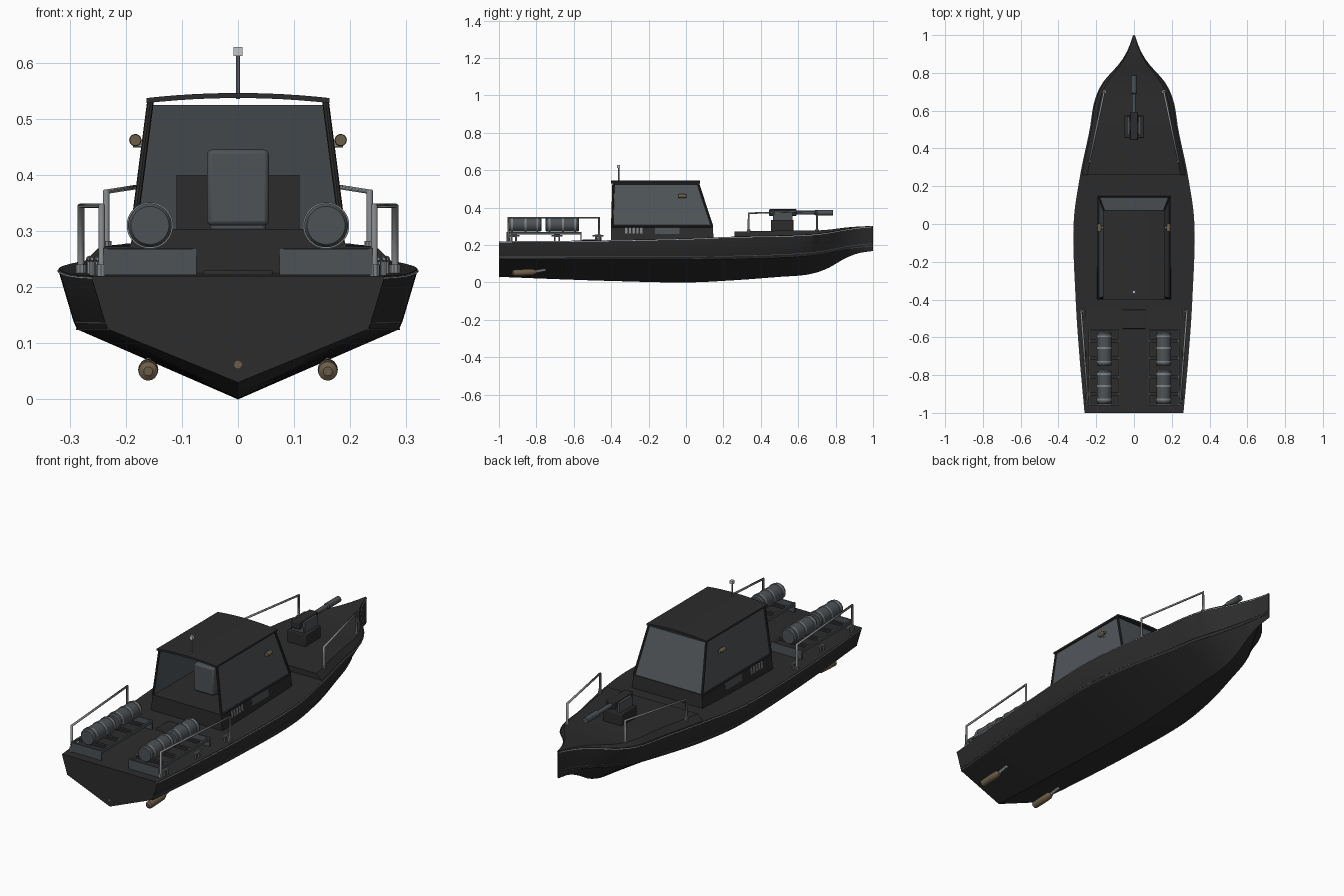
import bpy, bmesh, math
from mathutils import Vector

if "Cube" in bpy.data.objects:
    bpy.data.objects.remove(bpy.data.objects["Cube"])


def mat(name, c):
    m = bpy.data.materials.new(name)
    m.diffuse_color = (*c, 1)
    m.use_nodes = True
    m.node_tree.nodes["Principled BSDF"].inputs["Base Color"].default_value = m.diffuse_color
    return m


BLACK = mat("hull_black", (.025, .025, .025))
GLASS = mat("tinted_glass", (.082, .094, .104))
STEEL = mat("gunmetal_grey", (.075, .085, .092))
RAIL = mat("rail_grey", (.22, .235, .245))
BRONZE = mat("bronze", (.15, .11, .065))
PALE = mat("pale_grey", (.55, .57, .58))


def finish(name, bm, m):
    bmesh.ops.recalc_face_normals(bm, faces=bm.faces)
    for f in bm.faces:
        f.smooth = True
    for e in bm.edges:
        e.smooth = e.calc_face_angle(4) < math.radians(30)
    me = bpy.data.meshes.new(name)
    bm.to_mesh(me)
    bm.free()
    me.materials.append(m)
    ob = bpy.data.objects.new(name, me)
    bpy.context.collection.objects.link(ob)
    return ob


def loft(name, rings, m):
    bm = bmesh.new()
    vs = [[bm.verts.new(p) for p in r] for r in rings]
    n = len(rings[0])
    for a, b in zip(vs, vs[1:]):
        for i in range(n):
            j = (i + 1) % n
            bm.faces.new((a[i], a[j], b[j], b[i]))
    bm.faces.new(vs[0])
    bm.faces.new(vs[-1])
    return finish(name, bm, m)


def box(name, xr, yr, zr, m, bevel=0):
    ring = lambda z: [(xr[0], yr[0], z), (xr[1], yr[0], z), (xr[1], yr[1], z), (xr[0], yr[1], z)]
    ob = loft(name, [ring(zr[0]), ring(zr[1])], m)
    if bevel:
        b = ob.modifiers.new("bevel", 'BEVEL')
        b.width, b.segments = bevel, 2
    return ob


def slab(name, quad, off, m):
    q = [Vector(p) for p in quad]
    return loft(name, [q, [p + Vector(off) for p in q]], m)


def rod(name, a, b, radii, m, n=16, ts=None):
    """Turned part from a to b; radii are spread along it (or placed at ts)."""
    a, b = Vector(a), Vector(b)
    d = b - a
    u = d.orthogonal().normalized()
    w = d.normalized().cross(u)
    ts = ts or [i / (len(radii) - 1) for i in range(len(radii))]
    rings = [[a + d * t + (u * math.cos(k * math.tau / n) + w * math.sin(k * math.tau / n)) * r
              for k in range(n)] for t, r in zip(ts, radii)]
    return loft(name, rings, m)


def pipe(name, pts, r, m):
    cu = bpy.data.curves.new(name, 'CURVE')
    cu.dimensions = '3D'
    cu.bevel_depth, cu.bevel_resolution, cu.use_fill_caps = r, 2, True
    s = cu.splines.new('POLY')
    s.points.add(len(pts) - 1)
    for p, c in zip(s.points, pts):
        p.co = (*c, 1)
    cu.materials.append(m)
    ob = bpy.data.objects.new(name, cu)
    bpy.context.collection.objects.link(ob)


# Hull stations: y, deck half-width, chine half-width, keel z, chine z, deck z
ST = [(-1, .26, .232, .03, .125, .22), (-.7, .287, .258, .018, .125, .222),
      (-.4, .307, .277, .008, .125, .226), (0, .318, .285, 0, .125, .235),
      (.26, .283, .25, .012, .128, .245), (.5, .233, .19, .03, .135, .25),
      (.65, .208, .15, .042, .145, .256), (.75, .163, .1, .072, .158, .266),
      (.85, .075, .048, .128, .178, .284), (.92, .032, .02, .156, .188, .294),
      (1, .003, .002, .168, .195, .302)]


def station(y):
    """Smooth interpolation of the hull table."""
    i = max(k for k in range(len(ST) - 1) if ST[k][0] <= y + 1e-9)
    p, q = ST[i], ST[i + 1]
    p0, q1 = ST[max(i - 1, 0)], ST[min(i + 2, len(ST) - 1)]
    h = q[0] - p[0]
    t = (y - p[0]) / h
    out = []
    for k in range(1, 6):
        m0 = (q[k] - p0[k]) / (q[0] - p0[0]) * h
        m1 = (q1[k] - p[k]) / (q1[0] - p[0]) * h
        out.append((2*t**3 - 3*t*t + 1) * p[k] + (t**3 - 2*t*t + t) * m0
                   + (3*t*t - 2*t**3) * q[k] + (t**3 - t*t) * m1)
    return out


def span(a, b, n):
    return [a + (b - a) * i / n for i in range(n + 1)]


# Hull with hard chine
rings = []
for y in span(-1, 1, 60):
    wd, wc, zk, zc, zd = station(y)
    half = [(wc, zc), (wc * 1.02 + .001, zc + .015), (wd, zd - .006), (wd, zd)]
    rings.append([(0, y, zk)] + [(x, y, z) for x, z in half] + [(-x, y, z) for x, z in half[::-1]])
loft("hull", rings, BLACK)

# Raised foredeck with sloped edges
rings = []
for y in span(.26, .985, 24):
    wd, wc, zk, zc, zd = station(y)
    top = zd + .027 * min(1, (1 - y) / .45)
    rings.append([(-wd * .97, y, zd - .01), (wd * .97, y, zd - .01), (wd * .97, y, zd),
                  (wd * .87, y, top), (-wd * .87, y, top), (-wd * .97, y, zd)])
loft("foredeck", rings, BLACK)

for s in (1, -1):
    # Rubbing strips along the sheer and the chine
    for name, where, h, m in (("sheer_strip", 1, .003, PALE), ("upper_chine_strip", .12, .003, STEEL),
                              ("lower_chine_strip", 0, .003, STEEL)):
        rings = []
        for y in span(-1, .995, 50):
            wd, wc, zk, zc, zd = station(y)
            x = wc + (wd - wc) * where
            z = zc + (zd - .004 - zc) * where
            rings.append([(s * (x - .004), y, z - h / 2), (s * (x + .002), y, z - h / 2),
                          (s * (x + .002), y, z + h / 2), (s * (x - .004), y, z + h / 2)])
        loft(name, rings, m)

    # Cabin side: window, frame, vents and panel
    X = lambda z, o=0: s * (.1925 - .13 * (z - .25) + o)
    c = [(X(.3), -.395, .3), (X(.3), .14, .3), (X(.53), .064, .53), (X(.53), -.388, .53)]
    slab("side_window", c, (-s * .006, 0, 0), GLASS)
    for a, b in zip(c, c[1:] + c[:1]):
        rod("window_frame", a, b, (.006, .006), BLACK, 8)
    for i in range(5):
        y = -.325 + i * .02
        slab("vent_slat", [(X(.262, .002), y, .262), (X(.262, .002), y + .012, .262),
                           (X(.294, .002), y + .012, .294), (X(.294, .002), y, .294)], (-s * .006, 0, 0), RAIL)
    slab("side_panel", [(X(.26, .002), -.165, .26), (X(.26, .002), -.035, .26),
                        (X(.296, .002), -.035, .296), (X(.296, .002), -.165, .296)], (-s * .006, 0, 0), STEEL)
    # Side lamp
    rod("lamp_bracket", (s * .16, -.02, .455), (s * .187, -.02, .455), (.006, .006), PALE, 8)
    rod("side_lamp", (s * .183, -.04, .462), (s * .183, .002, .462), (.01, .011, .011, .008), BRONZE)

    # Guard rails
    pipe("fore_rail", [(s * .235, .335, .25), (s * .235, .335, .37), (s * .158, .7, .382), (s * .158, .7, .27)], .006, RAIL)
    pipe("aft_rail", [(s * .28, -.465, .225), (s * .28, -.465, .345), (s * .243, -.95, .345), (s * .243, -.95, .22)], .006, RAIL)
    for x, y in ((.28, -.465), (.243, -.95), (.158, .7), (.235, .335)):
        z = .226 if y < 0 else .268
        rod("rail_foot", (s * x, y, z - .006), (s * x, y, z + .014), (.01, .01), RAIL, 10)
    # Mooring cleats
    for x, y in ((.265, -.47), (.26, -.69), (.25, -.92)):
        for d in (-.012, .012):
            rod("cleat_leg", (s * x, y + d, .22), (s * x, y + d, .247), (.005, .005), RAIL, 8)
        rod("cleat_bar", (s * x, y - .03, .25), (s * x, y + .03, .25), (.003, .006, .006, .003), RAIL, 8)

    # Charge rack
    cx = s * .157
    for d in (-.08, .08):
        box("rack_beam", (cx + d - .004, cx + d + .004), (-.96, -.56), (.256, .27), STEEL)
    for y in (-.96, -.565):
        box("rack_end", (cx - .083, cx + .083), (y, y + .006), (.222, .268), STEEL)
    for y in (-.9, -.81, -.71, -.62):
        box("rack_cradle", (cx - .08, cx + .08), (y - .008, y + .008), (.256, .27), BLACK)
    # Charges with bands and end caps
    for y in (-.953, -.752):
        L = .18
        rod("charge", (cx, y, .31), (cx, y + L, .31), (.034, .039, .039, .034), STEEL, 28, (0, .04, .96, 1))
        for t in (.1, .5, .85):
            rod("charge_band", (cx, y + L * t, .31), (cx, y + L * t + .01, .31), (.0415, .0415), RAIL, 28)

    # Propulsion pod and shaft
    rod("pod", (s * .16, -.93, .05), (s * .16, -.8, .056), (.008, .017, .018, .017, .009), BRONZE, 16, (0, .05, .5, .85, 1))
    rod("shaft", (s * .16, -.82, .055), (s * .16, -.75, .067), (.008, .007), PALE, 10)

# Cabin base
ring = lambda x, y1, z: [(-x, -.4, z), (x, -.4, z), (x, y1, z), (-x, y1, z)]
loft("cabin_base", [ring(.195, .148, .225), ring(.187, .143, .304)], BLACK)
# Windscreen
slab("windscreen", [(-.184, .14, .302), (.184, .14, .302), (.155, .067, .525), (-.155, .067, .525)], (0, -.006, 0), GLASS)
# Cambered roof
arc = [(-.163 + .326 * i / 12, .537 + .009 * (1 - (i / 6 - 1) ** 2)) for i in range(13)]
loft("roof", [[(x, y, z) for x, z in arc] + [(x, y, z - .009) for x, z in arc[::-1]] for y in (-.402, .075)], BLACK)
# Helm console and seat
box("console", (-.11, .11), (.0, .09), (.3, .4), BLACK)
box("seat_back", (-.055, .055), (-.27, -.23), (.31, .445), STEEL, .008)
box("seat_base", (-.05, .05), (-.24, -.15), (.3, .345), STEEL, .006)
# Antenna
rod("antenna", (0, -.36, .535), (0, -.36, .612), (.004, .004), RAIL, 10)
box("antenna_head", (-.008, .008), (-.368, -.352), (.612, .628), PALE)

# Deck hatch and stern outlet
box("deck_hatch", (-.062, .062), (-.555, -.452), (.215, .23), BLACK, .004)
rod("stern_outlet", (0, -1.001, .062), (0, -.99, .062), (.007, .007), BRONZE, 10)

# Deck gun
box("gun_base", (-.05, .05), (.455, .575), (.265, .335), BLACK, .004)
box("gun_mount", (-.032, .032), (.465, .545), (.33, .36), STEEL)
for s in (1, -1):
    box("gun_cheek", (s * .03 - .006, s * .03 + .006), (.47, .57), (.335, .385), STEEL)
box("gun_breech", (-.022, .022), (.445, .59), (.355, .392), BLACK, .004)
rod("gun_barrel", (0, .57, .373), (0, .785, .373), (.011, .011, .015, .015), STEEL, 16, (0, .55, .57, 1))
